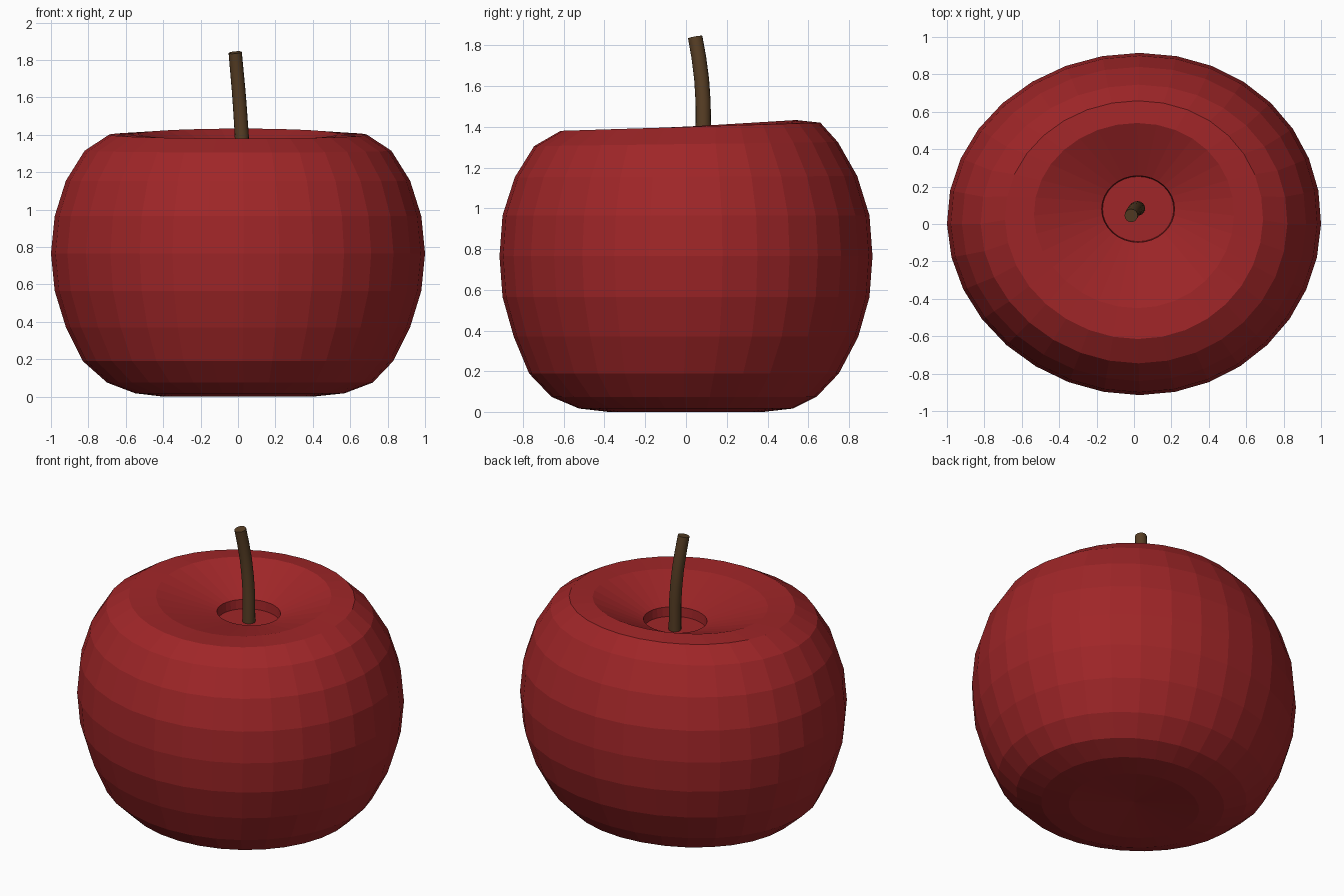
import bpy, bmesh, math
from mathutils import Vector

if "Cube" in bpy.data.objects:
    bpy.data.objects.remove(bpy.data.objects["Cube"])

SEGMENTS = 32


def material(name, rgb):
    m = bpy.data.materials.new(name)
    m.diffuse_color = (*rgb, 1)
    m.use_nodes = True
    m.node_tree.nodes["Principled BSDF"].inputs["Base Color"].default_value = m.diffuse_color
    return m


def make_object(name, bm, mat):
    bmesh.ops.recalc_face_normals(bm, faces=bm.faces)
    mesh = bpy.data.meshes.new(name)
    bm.to_mesh(mesh)
    bm.free()
    mesh.materials.append(mat)
    ob = bpy.data.objects.new(name, mesh)
    bpy.context.collection.objects.link(ob)
    return ob


def bridge(bm, a, b):
    n = len(a)
    for i in range(n):
        j = (i + 1) % n
        bm.faces.new((a[i], a[j], b[j], b[i]))


def fan(bm, ring, centre):
    c = bm.verts.new(centre)
    for i in range(len(ring)):
        bm.faces.new((ring[i], ring[(i + 1) % len(ring)], c))


red = material("apple red", (0.35, 0.019, 0.021))
brown = material("stem brown", (0.095, 0.048, 0.018))

# Apple body: oval rings (centre x, centre y, x radius, y radius, height, rise to the back)
rings = [
    (0.00, 0.00, 0.40, 0.37, 0.000, 0.000),
    (0.01, 0.00, 0.56, 0.525, 0.018, 0.000),
    (0.01, -0.01, 0.71, 0.65, 0.075, 0.000),
    (0.00, -0.01, 0.83, 0.76, 0.190, 0.000),
    (0.00, 0.00, 0.92, 0.845, 0.370, 0.000),
    (0.00, 0.00, 0.98, 0.90, 0.565, 0.000),
    (0.00, 0.00, 1.00, 0.915, 0.765, 0.000),
    (0.00, 0.00, 0.98, 0.90, 0.965, 0.000),
    (0.00, 0.00, 0.92, 0.84, 1.155, 0.003),
    (0.00, 0.00, 0.82, 0.745, 1.315, 0.010),
    (0.00, 0.022, 0.69, 0.637, 1.400, 0.020),
    (0.00, 0.045, 0.535, 0.495, 1.403, 0.030),
    # stem socket
    (0.022, 0.08, 0.195, 0.178, 1.290, 0.000),
    (0.022, 0.08, 0.190, 0.174, 1.230, 0.000),
]
bm = bmesh.new()
loops = []
for k, (cx, cy, rx, ry, z, rise) in enumerate(rings):
    lean = rx if k < 12 else 0          # slight lopsided growth
    loop = []
    for i in range(SEGMENTS):
        t = 2 * math.pi * i / SEGMENTS
        s, c = math.sin(t), math.cos(t)
        x = cx + rx * s + lean * (0.03 * c * c + 0.02 * s * c)
        loop.append(bm.verts.new((x, cy + ry * c, z + rise * c)))
    loops.append(loop)
for a, b in zip(loops, loops[1:]):
    bridge(bm, a, b)
fan(bm, loops[0], (0, 0, 0.03))
fan(bm, loops[-1], (0.022, 0.08, 1.23))
make_object("apple_body", bm, red)

# Stem: bent round tube
path = [Vector(p) for p in (
    (0.022, 0.083, 1.20), (0.020, 0.085, 1.40), (0.012, 0.084, 1.52),
    (0.004, 0.077, 1.63), (-0.006, 0.063, 1.74), (-0.015, 0.045, 1.84))]
bm = bmesh.new()
tubes = []
for i, p in enumerate(path):
    d = (path[min(i + 1, len(path) - 1)] - path[max(i - 1, 0)]).normalized()
    u = Vector((0, 1, 0)).cross(d).normalized()
    v = d.cross(u)
    r = 0.038 - 0.0005 * i
    tubes.append([bm.verts.new(p + r * (u * math.cos(a) + v * math.sin(a)))
                  for a in (2 * math.pi * k / 16 for k in range(16))])
for a, b in zip(tubes, tubes[1:]):
    bridge(bm, a, b)
bm.faces.new(tubes[0])
bm.faces.new(tubes[-1])
stem = make_object("stem", bm, brown)
bpy.context.view_layer.objects.active = stem
stem.select_set(True)
bpy.ops.object.shade_smooth_by_angle(angle=math.radians(35))
